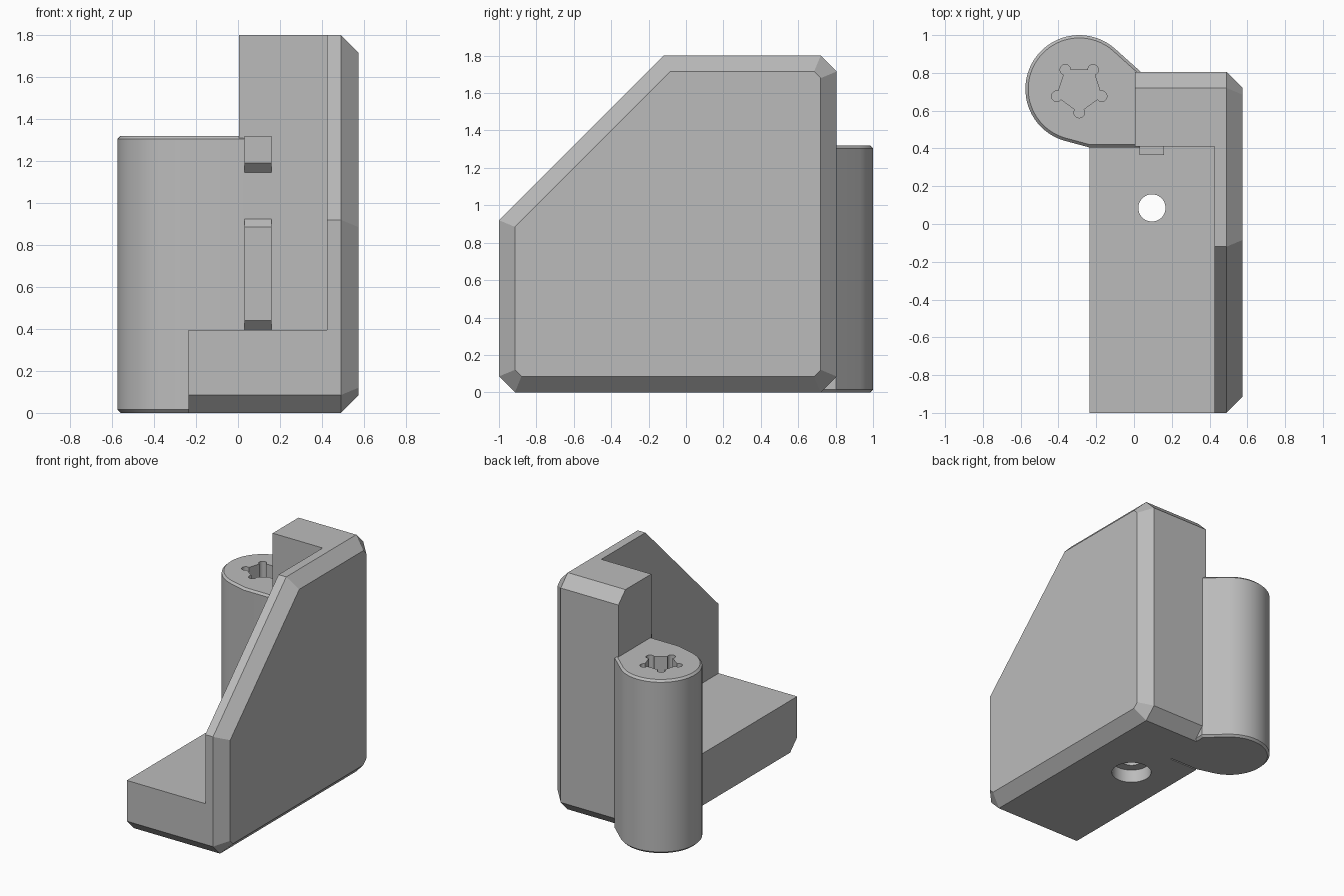
import bpy, bmesh
from math import cos, sin, radians

cube = bpy.data.objects.get("Cube")
if cube:
    bpy.data.objects.remove(cube, do_unlink=True)

grey = bpy.data.materials.new("plain_grey")
grey.use_nodes = True
COLOUR = (0.5, 0.5, 0.5, 1)
grey.diffuse_color = COLOUR
grey.node_tree.nodes["Principled BSDF"].inputs["Base Color"].default_value = COLOUR


def prism(name, profile, lo, hi, along="z", low_chamfer=0, high_chamfer=0):
    """Extrude a profile (yz along x, or xy along z), with chamfered ends inside lo..hi."""
    bm = bmesh.new()
    place = (lambda a, b, c: (c, a, b)) if along == "x" else (lambda a, b, c: (a, b, c))
    start, end = lo + low_chamfer, hi - high_chamfer
    low = [bm.verts.new(place(a, b, start)) for a, b in profile]
    high = [bm.verts.new(place(a, b, end)) for a, b in profile]
    caps = [bm.faces.new(low[::-1]), bm.faces.new(high)]
    for i in range(len(low)):
        j = (i + 1) % len(low)
        bm.faces.new((low[i], low[j], high[j], high[i]))
    bm.normal_update()
    for cap, size in zip(caps, (low_chamfer, high_chamfer)):
        if size:
            bmesh.ops.inset_individual(bm, faces=[cap], thickness=size, depth=size,
                                       use_even_offset=True)
    bmesh.ops.recalc_face_normals(bm, faces=bm.faces)
    mesh = bpy.data.meshes.new(name)
    bm.to_mesh(mesh)
    bm.free()
    mesh.materials.append(grey)
    obj = bpy.data.objects.new(name, mesh)
    bpy.context.collection.objects.link(obj)
    return obj


def combine(target, other, operation):
    """Apply a boolean and discard the second solid."""
    mod = target.modifiers.new("combine", "BOOLEAN")
    mod.operation, mod.solver, mod.object = operation, "EXACT", other
    bpy.context.view_layer.objects.active = target
    bpy.ops.object.modifier_apply(modifier=mod.name)
    bpy.data.objects.remove(other, do_unlink=True)


def arc(cx, cy, r, start, end, steps):
    angles = [radians(start + (end - start) * i / steps) for i in range(steps + 1)]
    return [(cx + r * cos(t), cy + r * sin(t)) for t in angles]


def smooth(obj):
    bpy.ops.object.select_all(action="DESELECT")
    obj.select_set(True)
    bpy.context.view_layer.objects.active = obj
    bpy.ops.object.shade_smooth_by_angle(angle=radians(25))


C = 0.085  # chamfer of the bracket
FRONT, BACK, WALL, TOP = -1, 0.805, 0.41, 1.8

# Side plate with a sloped top edge and chamfered outer rim
bracket = prism("corner_bracket", [
    (FRONT, C), (FRONT + C, 0), (BACK - C, 0), (BACK, C), (BACK, TOP - C),
    (BACK - C, TOP), (-0.12, TOP), (FRONT, 0.92)], 0.425, 0.575, "x", high_chamfer=C)

# Back wall and foot
wall = prism("back_wall", [
    (WALL, 0), (BACK - C, 0), (BACK, C), (BACK, TOP - C), (BACK - C, TOP), (WALL, TOP)],
    0.005, 0.45, "x")
foot = prism("foot", [
    (FRONT, C), (FRONT + C, 0), (WALL, 0), (WALL, 0.395), (FRONT, 0.395)],
    -0.235, 0.45, "x")
combine(bracket, wall, "UNION")
combine(bracket, foot, "UNION")

# Screw hole through the foot, with a counterbore underneath
for radius, depth in ((0.072, 0.6), (0.14, 0.1)):
    cutter = prism("hole_cutter", arc(0.095, 0.085, radius, 0, 352.5, 47), -0.2, depth)
    combine(bracket, cutter, "DIFFERENCE")
smooth(bracket)

# Teardrop post blending into the wall
PX, PY = -0.29, 0.715
outline = arc(PX, PY, 0.285, 49, 255.5, 40)
outline += [(-0.235, 0.405), (0.03, 0.405), (0.04, 0.802)]
post = prism("round_post", outline, 0, 1.32, low_chamfer=0.015, high_chamfer=0.015)

# Five-lobed socket in the top of the post
SOCKET_FLOOR = 1.02
lobes = [54 + 72 * i for i in range(5)]
corners = [(PX + 0.125 * cos(radians(a)), PY + 0.125 * sin(radians(a))) for a in lobes]
socket = prism("socket_cutter", corners, SOCKET_FLOOR, 1.5)
for x, y in corners:
    lobe = prism("lobe_cutter", arc(x, y, 0.028, 0, 345, 23), SOCKET_FLOOR, 1.5)
    combine(socket, lobe, "UNION")
combine(post, socket, "DIFFERENCE")
smooth(post)

# Raised tabs on the front of the wall
for name, z0, z1, slope in (("lower_tab", 0.395, 0.925, 0.04), ("upper_tab", 1.145, 1.32, 0)):
    prism(name, [(0.365, z0 + 0.045), (WALL, z0), (WALL, z1), (0.365, z1 - slope)],
          0.03, 0.16, "x")
